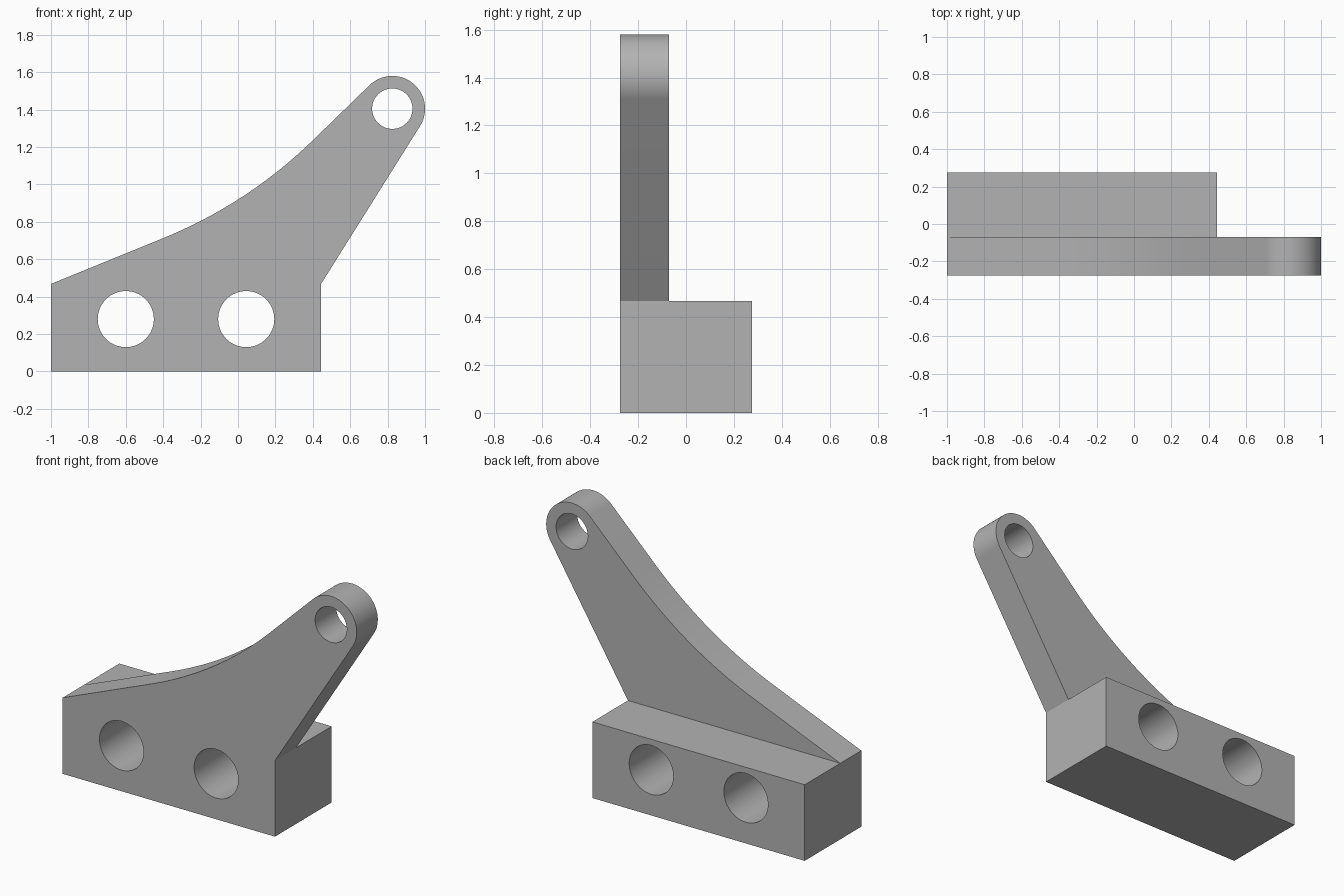
import bpy, bmesh
from math import sin, cos, tan, atan2, asin, hypot, pi, radians
from mathutils import Vector

if "Cube" in bpy.data.objects:
    bpy.data.objects.remove(bpy.data.objects["Cube"], do_unlink=True)

LEFT, RIGHT, SHOULDER = -1.0, 0.444, 0.468
FRONT, STEP, BACK = -0.275, -0.07, 0.275
EYE, EYE_R = Vector((0.825, 1.405)), 0.175

grey = bpy.data.materials.new("plain grey")
grey.use_nodes = True
colour = (0.45, 0.45, 0.45, 1)
grey.diffuse_color = colour
grey.node_tree.nodes["Principled BSDF"].inputs["Base Color"].default_value = colour


def prism(name, outline, y0, y1):
    """Extrude an x-z outline from y0 to y1."""
    bm = bmesh.new()
    face = bm.faces.new([bm.verts.new((x, y0, z)) for x, z in outline])
    ext = bmesh.ops.extrude_face_region(bm, geom=[face])
    moved = [v for v in ext["geom"] if isinstance(v, bmesh.types.BMVert)]
    bmesh.ops.translate(bm, verts=moved, vec=(0, y1 - y0, 0))
    bmesh.ops.recalc_face_normals(bm, faces=bm.faces)
    mesh = bpy.data.meshes.new(name)
    bm.to_mesh(mesh)
    bm.free()
    mesh.materials.append(grey)
    obj = bpy.data.objects.new(name, mesh)
    bpy.context.collection.objects.link(obj)
    return obj


def arc(centre, radius, start, end, steps):
    angles = [start + (end - start) * i / steps for i in range(steps + 1)]
    return [centre + radius * Vector((cos(a), sin(a))) for a in angles]


def combine(target, tool, operation):
    """Apply a boolean and remove the tool."""
    tool.hide_render = True
    bpy.context.view_layer.objects.active = target
    mod = target.modifiers.new(operation, "BOOLEAN")
    mod.object, mod.operation, mod.solver = tool, operation, "EXACT"
    bpy.ops.object.modifier_apply(modifier=mod.name)
    bpy.data.objects.remove(tool, do_unlink=True)


# Arm edges: the underside is tangent to the eye, the top is two slopes with a blend
corner = Vector((RIGHT, SHOULDER))
reach = EYE - corner
under = atan2(reach.y, reach.x) - asin(EYE_R / reach.length)
low, high = radians(22.2), radians(44.2)
eye_arc = arc(EYE, EYE_R, under - pi / 2, high + pi / 2, 40)

# Concave blend between the two top slopes
start = Vector((LEFT, SHOULDER))
end = eye_arc[-1]
d_low, d_high = Vector((cos(low), sin(low))), Vector((cos(high), sin(high)))
gap = end - start
along = (gap.x * d_high.y - gap.y * d_high.x) / (d_low.x * d_high.y - d_low.y * d_high.x)
meet = start + along * d_low
blend_r = 2.5
first = meet - d_low * blend_r * tan((high - low) / 2)
centre = first + blend_r * Vector((-d_low.y, d_low.x))
blend = arc(centre, blend_r, high - pi / 2, low - pi / 2, 24)

# Front plate with its arm, joined to the thick base behind it
plate = [(LEFT, 0), (RIGHT, 0), corner] + eye_arc + blend + [start]
bracket = prism("bracket", plate, FRONT, STEP)
base = prism("base", [(LEFT, 0), (RIGHT, 0), corner, start], STEP, BACK)
combine(bracket, base, "UNION")

# Through holes: two in the base and one in the eye
for x, z, r in ((-0.6, 0.28, 0.15), (0.044, 0.28, 0.15), (EYE.x, EYE.y, 0.108)):
    ring = arc(Vector((x, z)), r, 0, 2 * pi, 64)[:-1]
    combine(bracket, prism("hole_cutter", ring, FRONT - 0.1, BACK + 0.1), "DIFFERENCE")

bpy.ops.object.select_all(action="DESELECT")
bracket.select_set(True)
bpy.context.view_layer.objects.active = bracket
bpy.ops.object.shade_smooth_by_angle(angle=radians(30))
